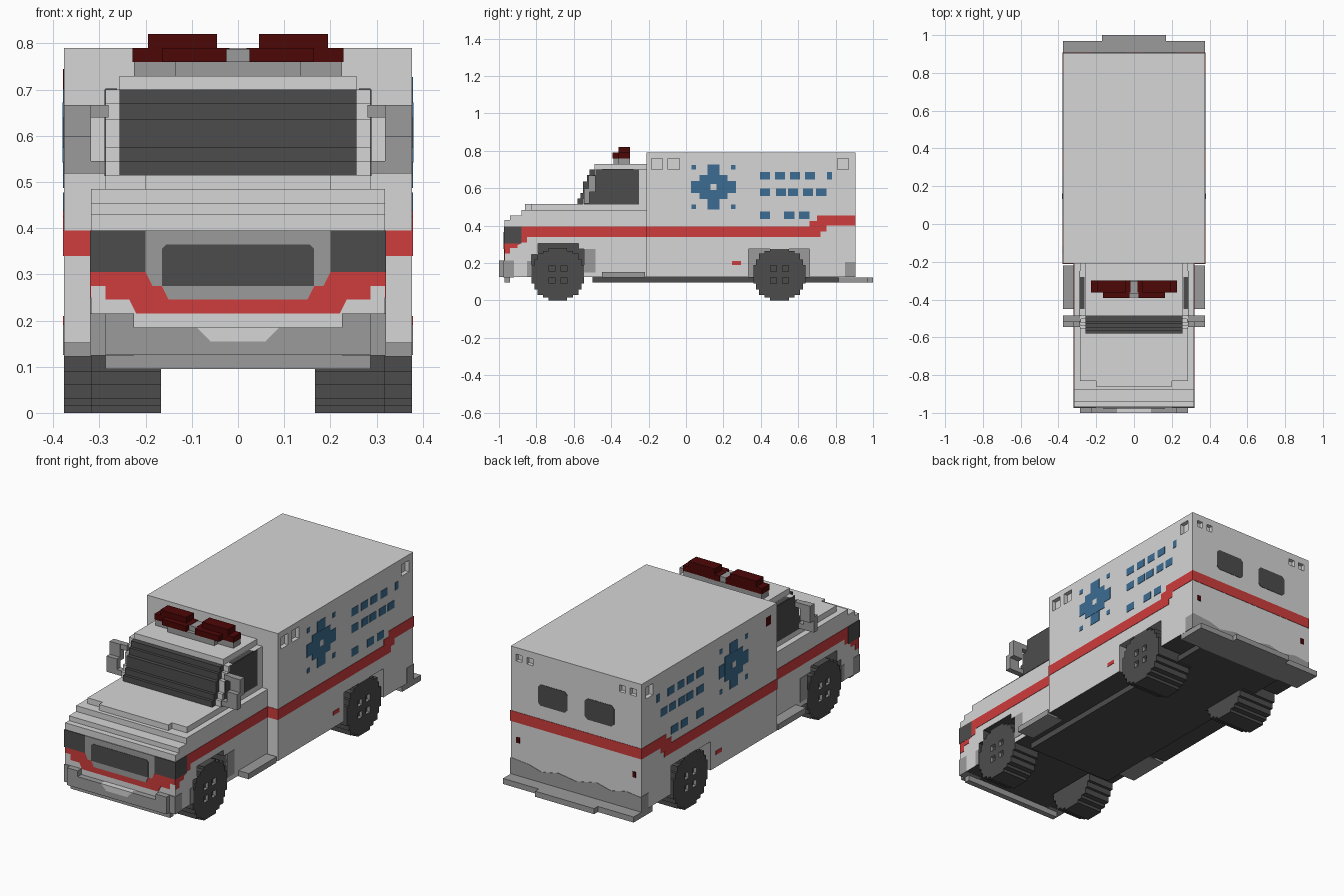
import bpy
import bmesh

if "Cube" in bpy.data.objects:
    bpy.data.objects.remove(bpy.data.objects["Cube"], do_unlink=True)


def material(name, r, g, b):
    m = bpy.data.materials.new(name)
    m.use_nodes = True
    m.diffuse_color = (r, g, b, 1)
    m.node_tree.nodes["Principled BSDF"].inputs["Base Color"].default_value = (r, g, b, 1)
    return m


WHITE = material("body white", .67, .67, .67)
GREY = material("trim grey", .33, .33, .33)
DARK = material("rubber and glass", .073, .073, .073)
RED = material("stripe red", .62, .045, .045)
LAMP = material("lamp dark red", .075, .002, .002)
BLUE = material("emblem blue", .045, .155, .29)

# Side wall positions and thickness of painted plates
BOX, CAB, SKIN = .377, .318, .002


def prism(name, mat, axis, pts, lo, hi):
    """Extrude a flat outline along an axis: x takes (y,z), y takes (x,z), z takes (x,y)."""
    place = {"x": lambda p, d: (d, p[0], p[1]),
             "y": lambda p, d: (p[0], d, p[1]),
             "z": lambda p, d: (p[0], p[1], d)}[axis]
    bm = bmesh.new()
    face = bm.faces.new([bm.verts.new(place(p, lo)) for p in pts])
    top = bmesh.ops.extrude_face_region(bm, geom=[face])["geom"]
    shift = place((0, 0), hi - lo)
    bmesh.ops.translate(bm, vec=shift, verts=[v for v in top if isinstance(v, bmesh.types.BMVert)])
    bmesh.ops.recalc_face_normals(bm, faces=bm.faces)
    me = bpy.data.meshes.new(name)
    bm.to_mesh(me)
    bm.free()
    ob = bpy.data.objects.new(name, me)
    bpy.context.collection.objects.link(ob)
    me.materials.append(mat)
    return ob


def box(name, mat, x, y, z):
    outline = [(x[0], y[0]), (x[1], y[0]), (x[1], y[1]), (x[0], y[1])]
    return prism(name, mat, "z", outline, z[0], z[1])


def side_box(name, mat, s, x, y, z):
    return box(name, mat, sorted((s * x[0], s * x[1])), y, z)


def side_prism(name, mat, s, pts, x0, x1):
    lo, hi = sorted((s * x0, s * x1))
    return prism(name, mat, "x", pts, lo, hi)


def side_plate(name, mat, s, wall, pts, lift=SKIN):
    return side_prism(name, mat, s, pts, wall - .004, wall + lift)


def rect(y0, y1, z0, z1):
    return [(y0, z0), (y1, z0), (y1, z1), (y0, z1)]


def carve(ob, cutter):
    """Cut a hole whose walls take the cutter's colour."""
    mod = ob.modifiers.new("cut", "BOOLEAN")
    mod.operation, mod.solver, mod.object = "DIFFERENCE", "EXACT", cutter
    mod.material_mode = "TRANSFER"
    bpy.context.view_layer.objects.active = ob
    bpy.ops.object.modifier_apply(modifier=mod.name)
    bpy.data.objects.remove(cutter, do_unlink=True)


def darken_underside(ob):
    ob.data.materials.append(DARK)
    for p in ob.data.polygons:
        if p.normal.z < -.9 and p.center.z < .2:
            p.material_index = len(ob.data.materials) - 1


SIDES = (("left", 1), ("right", -1))

# Rear compartment with wheel openings and lamp recesses
compartment = box("compartment", WHITE, (-BOX, BOX), (-.21, .905), (.125, .79))
for side, s in SIDES:
    carve(compartment, side_box("arch_cutter", GREY, s, (.16, .5), (.335, .66), (0, .275)))
    for y in (-.185, -.095, .81) if s > 0 else (.81,):
        carve(compartment, side_box("recess_cutter", WHITE, s, (.355, .5), (y, y + .06), (.7, .76)))
    for x in (.25, .312):
        carve(compartment, side_box("recess_cutter", WHITE, s, (x, x + .035), (.885, 1), (.72, .755)))
darken_underside(compartment)
side_plate("marker_lamp", LAMP, -1, BOX, rect(-.16, -.12, .7, .745))

# Chassis, steps and rear bumper
box("chassis", DARK, (-.25, .25), (-.5, .815), (.095, .126))
box("rear_bumper", GREY, (-BOX, BOX), (.815, .97), (.095, .124))
box("rear_step", GREY, (-.17, .17), (.97, 1), (.095, .124))
for side, s in SIDES:
    side_box(side + "_side_step", GREY, s, (.28, BOX), (-.45, -.22), (.122, .152))

# Hood and lower cab, in tiers, with front wheel openings
hood = [(-.21, .126), (-.97, .126), (-.97, .43), (-.94, .43), (-.94, .455), (-.88, .455),
        (-.88, .485), (-.21, .485)]
lower_cab = prism("lower_cab", WHITE, "x", hood, -CAB, CAB)
front_arch = [(-.825, 0), (-.825, .245), (-.79, .245), (-.79, .305), (-.575, .305),
              (-.575, .275), (-.545, .275), (-.545, 0)]
for side, s in SIDES:
    carve(lower_cab, side_prism("arch_cutter", DARK, s, front_arch, .16, .5))
darken_underside(lower_cab)
box("hood_top", WHITE, (-.287, .287), (-.83, -.21), (.48, .515))
box("hood_nose", WHITE, (-.2, .2), (-.86, -.82), (.48, .515))

# Upper cab with stepped windscreen
STEPS = [(-.58, .545), (-.565, .575), (-.55, .635), (-.53, .67), (-.515, .7)]


def stepped_front(back, shift):
    pts, z = [(back, .513)], .513
    for y, top in STEPS:
        pts += [(y + shift, z), (y + shift, top)]
        z = top
    return pts + [(back, z)]


prism("upper_cab", WHITE, "x", stepped_front(-.21, .028), -.287, .287)
prism("windscreen", DARK, "x", stepped_front(-.4, 0), -.257, .257)
box("cab_roof", WHITE, (-.257, .257), (-.488, -.21), (.695, .73))

# Roof lights
box("light_bar_base", GREY, (-.225, .225), (-.36, -.3), (.725, .762))
box("light_bar_front", GREY, (-.135, .135), (-.388, -.35), (.725, .762))
box("light_bar_centre", GREY, (-.04, .04), (-.37, -.305), (.75, .788))
for side, s in SIDES:
    side_box(side + "_beacon", LAMP, s, (.018, .228), (-.362, -.3), (.76, .79))
    side_box(side + "_beacon_front", LAMP, s, (.025, .165), (-.392, -.355), (.76, .79))
    side_box(side + "_beacon_top", LAMP, s, (.045, .195), (-.362, -.3), (.785, .82))

# Front: stripe, grille and bumper
drop = [(-CAB, .305), (-CAB, .275), (-.287, .275), (-.287, .245), (-.235, .245), (-.22, .215)]
front_stripe = drop + [(-x, z) for x, z in reversed(drop)]
prism("front_stripe", RED, "y", front_stripe, -.972, -.965)
surround = [(-.2, .395), (-.2, .305), (-.185, .275), (-.165, .275), (-.15, .245)]
prism("grille_surround", GREY, "y", surround + [(-x, z) for x, z in reversed(surround)], -.974, -.965)
grille = [(-.165, .355), (-.165, .275), (.165, .275), (.165, .355), (.155, .365), (-.155, .365)]
prism("grille", DARK, "y", grille, -.976, -.97)
box("bumper", GREY, (-.287, .287), (-1, -.96), (.125, .185))
box("bumper_lip", GREY, (-.287, .287), (-.97, -.94), (.095, .127))
prism("bumper_plate", WHITE, "y",
      [(-.09, .186), (-.06, .155), (.06, .155), (.09, .186)], -1.001, -.97)

# Stripes: one outline for the cab, one for the compartment
cab_stripe = [(-.21, .34), (-.21, .395), (-.88, .395), (-.88, .305), (-.97, .305), (-.97, .25),
              (-.94, .25), (-.94, .28), (-.9, .28), (-.9, .31), (-.85, .31), (-.85, .34)]
box_stripe = [(-.212, .34), (.72, .34), (.72, .37), (.75, .37), (.75, .4), (.907, .4), (.907, .455),
              (.7, .455), (.7, .425), (.66, .425), (.66, .395), (-.212, .395)]
box("rear_stripe", RED, (-BOX, BOX), (.9, .907), (.4, .455))
grime = [(-BOX, .125), (BOX, .125), (BOX, .21), (.27, .2), (.2, .18), (.1, .2), (0, .185),
         (-.12, .21), (-.2, .19), (-.29, .21), (-BOX, .2)]
prism("rear_lower_panel", GREY, "y", grime, .9, .907)

# Wheel outline: one stepped quarter, mirrored to a full ring
quarter = [(.14, .05), (.125, .05), (.125, .08), (.11, .08), (.11, .11), (.08, .11),
           (.08, .125), (.05, .125), (.05, .14)]
half = quarter + [(-y, z) for y, z in reversed(quarter)]
ring = half + [(-y, -z) for y, z in half]

# Plain blue dashes: row height and start positions
DASHES = {.667: (.395, .475, .555, .635, .755), .58: (.395, .48, .545, .625, .695),
          .457: (.395, .525, .605)}

for side, s in SIDES:
    side_plate(side + "_cab_stripe", RED, s, CAB, cab_stripe)
    side_plate(side + "_box_stripe", RED, s, BOX, box_stripe)
    side_box(side + "_shoulder_stripe", RED, s, (.315, BOX), (-.212, -.205), (.34, .395))
    side_box(side + "_headlight", DARK, s, (.2, CAB + .003), (-.974, -.88), (.305, .395))
    side_box(side + "_bumper_corner", GREY, s, (.225, .287), (-1, -.96), (.125, .215))
    side_box(side + "_bumper_end", GREY, s, (.225, CAB + .002), (-.975, -.92), (.124, .215))

    # Cab window and leaning mirror frame
    side_plate(side + "_cab_window", DARK, s, .287, stepped_front(-.25, .034))
    side_box(side + "_window_top", DARK, s, (.262, .287), (-.45, -.28), (.695, .702))
    side_box(side + "_mirror_lower", GREY, s, (CAB, BOX), (-.545, -.515), (.518, .6))
    side_box(side + "_mirror_upper", GREY, s, (CAB, BOX), (-.52, -.485), (.58, .667))
    for y, z in ((-.545, .518), (-.515, .64)):
        side_box(side + "_mirror_arm", GREY, s, (.28, CAB), (y, y + .03), (z, z + .027))

    # Front fender trim
    side_plate(side + "_fender_front", GREY, s, CAB, rect(-.85, -.825, .126, .21))
    side_plate(side + "_fender_rear", GREY, s, CAB, rect(-.545, -.485, .15, .275))

    # Wheels with four hub holes each
    for place, y, face in (("front", -.685, CAB), ("rear", .5, BOX)):
        wheel = side_prism(f"{side}_{place}_wheel", DARK, s,
                           [(y + a, .14 + b) for a, b in ring], .167, face)
        for dy in (-.032, .032):
            for dz in (-.032, .032):
                cy, cz = y + dy, .14 + dz
                hole = (cy - .016, cy + .016), (cz - .016, cz + .016)
                carve(wheel, side_box("hub_cutter", GREY, s, (face - .02, .5), *hole))
                side_box(f"{side}_{place}_hub_floor", DARK, s, (face - .022, face - .016), *hole)

    # Compartment markings
    cy, cz = .147, .607
    for w, h, lift in ((.033, .12, .0015), (.12, .033, .002), (.075, .065, .0025)):
        side_plate(side + "_emblem", BLUE, s, BOX, rect(cy - w, cy + w, cz - h, cz + h), lift)
    side_plate(side + "_emblem_centre", WHITE, s, BOX,
               rect(cy - .015, cy + .015, cz - .015, cz + .015), .0035)
    for dy in (-.105, .105):
        for dz in (-.105, .105):
            side_plate(side + "_emblem_dot", BLUE, s, BOX,
                       rect(cy + dy - .012, cy + dy + .012, cz + dz - .012, cz + dz + .012))
    for z, starts in DASHES.items():
        for y in starts:
            length = .025 if y > .74 else .055
            side_plate(side + "_dash", BLUE, s, BOX, rect(y, y + length, z - .02, z + .02))
    side_plate(side + "_marker", RED, s, BOX, rect(.245, .295, .19, .21))
    side_plate(side + "_corner_panel", GREY, s, BOX, rect(.85, .907, .125, .205))

    # Rear windows and tail lamps
    x0, x1 = .05, .22
    pane = [(x0, .54), (x0 + .015, .525), (x1 - .015, .525), (x1, .54),
            (x1, .62), (x1 - .015, .635), (x0 + .015, .635), (x0, .62)]
    prism(side + "_rear_window", DARK, "y", [(s * x, z) for x, z in pane], .9, .907)
    side_box(side + "_tail_lamp", LAMP, s, (.325, .345), (.9, .907), (.295, .325))
